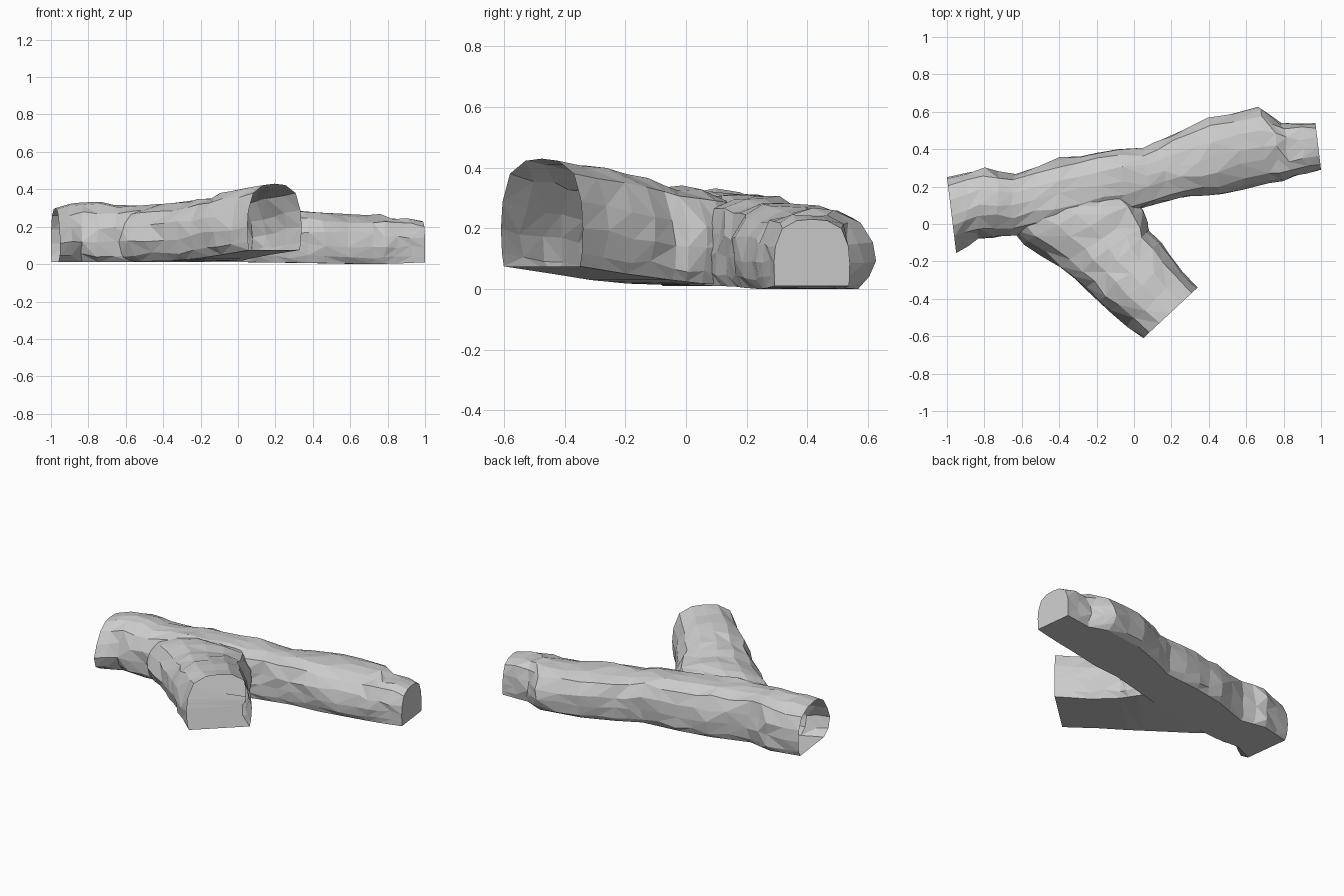
import bpy, bmesh, random
from mathutils import Vector

if "Cube" in bpy.data.objects:
    bpy.data.objects.remove(bpy.data.objects["Cube"])

random.seed(7)

# Log cross-section: u = across (back -1 .. front +1), v = height 0..1, flat underneath
PROFILE = [(-.98, 0), (-.99, .12), (-1, .35), (-.96, .6), (-.78, .86), (-.4, .98), (0, 1),
           (.4, .98), (.78, .86), (.96, .6), (1, .35), (.99, .12), (.98, 0)]


def ring(sec, jitter):
    lx, ly, rx, ry, zb, zt, flare, cut_back, cut_front = sec
    pts = []
    for u, v in PROFILE:
        if u > 0:
            u -= flare * max(0, v - .3) * u        # front leans back at the top
        if v < .2:                                 # sides tuck in under the log
            u *= 1 - (cut_front if u > 0 else cut_back) * (1 if v == 0 else .3)
        c = Vector(((lx + rx) / 2 + (rx - lx) / 2 * u,
                    (ly + ry) / 2 + (ry - ly) / 2 * u, zb + (zt - zb) * v))
        if v > 0:
            c += Vector([random.uniform(-jitter, jitter) for _ in range(3)])
        pts.append(c)
    return pts


def log(name, sections):
    # Loft the sections, with an extra rough ring between each pair
    rings = []
    for i, s in enumerate(sections):
        end = i in (0, len(sections) - 1)
        rings.append(ring(s, 0 if end else .010))
        if not end or i == 0:
            mid = [(a + b) / 2 for a, b in zip(s, sections[i + 1])]
            rings.append(ring(mid, .012))
    bm = bmesh.new()
    vs = [[bm.verts.new(p) for p in r] for r in rings]
    n = len(PROFILE)
    for a, b in zip(vs, vs[1:]):
        for i in range(n):
            j = (i + 1) % n
            q = (a[i], a[j], b[j], b[i])
            k = random.randint(0, 1)
            bm.faces.new((q[k], q[k + 1], q[k + 2]))
            bm.faces.new((q[k], q[k + 2], q[(k + 3) % 4]))
    bm.faces.new(vs[0])
    bm.faces.new(vs[-1])
    bmesh.ops.recalc_face_normals(bm, faces=bm.faces)
    me = bpy.data.meshes.new(name)
    bm.to_mesh(me)
    bm.free()
    ob = bpy.data.objects.new(name, me)
    bpy.context.collection.objects.link(ob)
    return ob


# Main log: back edge xy, front edge xy, bottom z, top z, front flare, back/front undercut
trunk = log("forked_log", [
    (-1, .25, -.95, -.16, .01, .30, .5, .1, .4),
    (-.80, .30, -.84, -.075, .01, .325, .2, .15, .3),
    (-.64, .265, -.66, -.06, .01, .32, 0, .15, .2),
    (-.40, .35, -.42, -.03, .012, .32, 0, .15, .1),
    (-.20, .385, -.15, .03, .012, .31, 0, .15, .1),
    (.05, .405, .10, .10, .01, .30, 0, .15, .1),
    (.20, .48, .28, .145, .008, .28, 0, .15, .1),
    (.40, .57, .46, .16, .005, .275, 0, .2, .1),
    (.67, .62, .72, .22, 0, .265, 0, .25, .1),
    (.79, .54, .85, .255, .003, .25, 0, .12, .05),
    (.97, .54, 1, .29, .01, .23, 0, 0, 0)])

# Side branch, swelling into the main log
branch = log("side_branch", [
    (.05, -.61, .34, -.34, .075, .43, 0, .05, .05),
    (-.12, -.47, .19, -.18, .05, .40, 0, .2, .1),
    (-.25, -.35, .085, -.03, .03, .365, 0, .2, .1),
    (-.40, -.225, .05, .07, .018, .34, 0, .2, .1),
    (-.58, -.10, -.02, .19, .014, .32, 0, .2, .1),
    (-.70, .03, -.28, .28, .02, .28, 0, .1, .1)])

# Fuse both pieces
mod = trunk.modifiers.new("fuse", 'BOOLEAN')
mod.operation = 'UNION'
mod.solver = 'EXACT'
mod.object = branch
dg = bpy.context.evaluated_depsgraph_get()
fused = bpy.data.meshes.new_from_object(trunk.evaluated_get(dg))
trunk.modifiers.clear()
trunk.data = fused
bpy.data.objects.remove(branch)

# Open the hollow ends (left end and branch end)
bm = bmesh.new()
bm.from_mesh(fused)
ends = [(Vector((-1, .25, 0)), Vector((-.41, -.05, 0)).normalized()),
        (Vector((.05, -.61, 0)), Vector((.27, -.29, 0)).normalized())]
caps = [f for f in bm.faces
        if any(all(abs((v.co - p).dot(d)) < 1e-3 for v in f.verts) for p, d in ends)]
bmesh.ops.delete(bm, geom=caps, context='FACES')
bm.to_mesh(fused)
bm.free()
